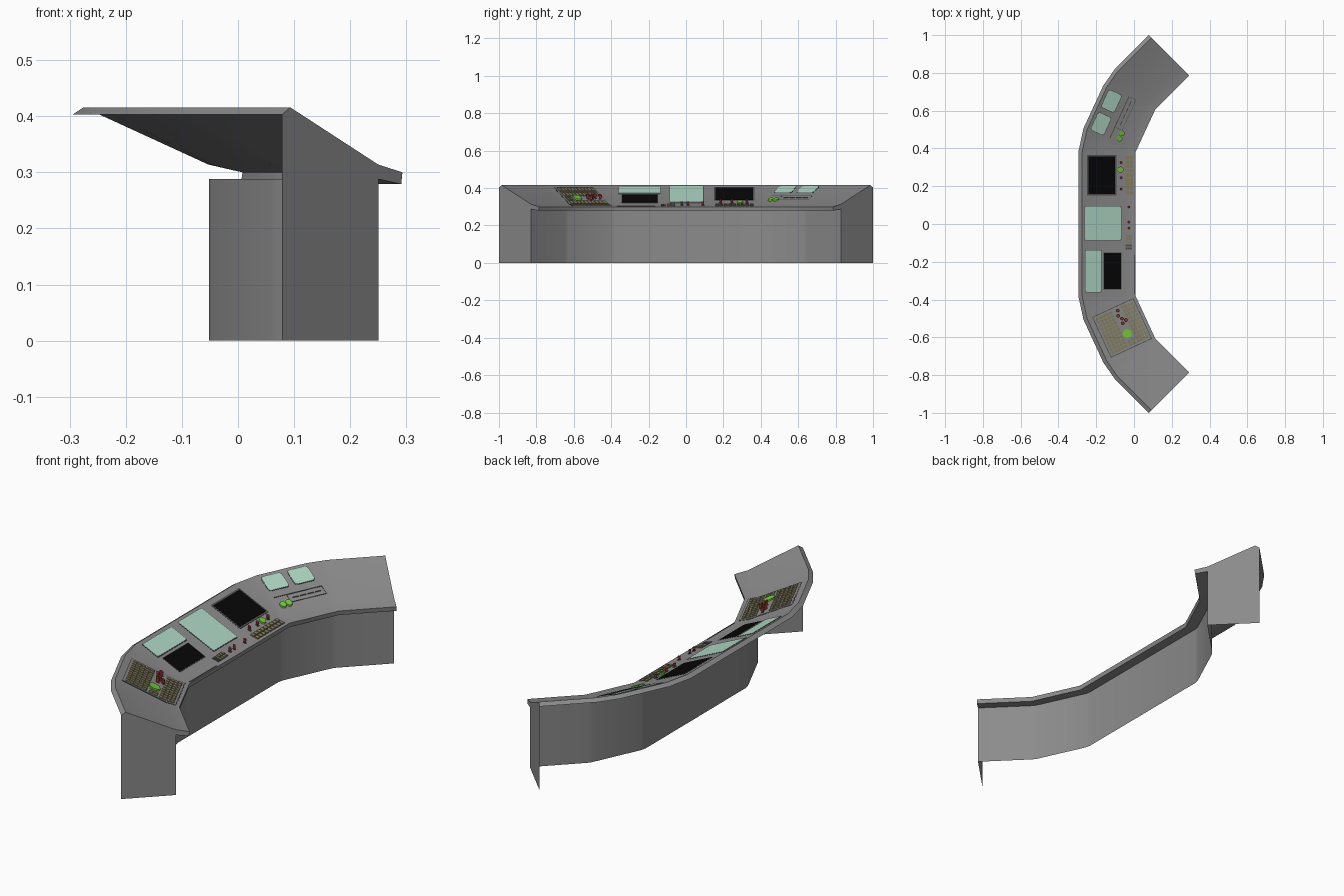
import bpy, bmesh, math
from mathutils import Vector

if "Cube" in bpy.data.objects:
    bpy.data.objects.remove(bpy.data.objects["Cube"])


def material(name, r, g, b):
    m = bpy.data.materials.new(name)
    m.use_nodes = True
    m.diffuse_color = (r, g, b, 1)
    node = m.node_tree.nodes["Principled BSDF"]
    node.inputs["Base Color"].default_value = (r, g, b, 1)
    node.inputs["Roughness"].default_value = 0.7
    return m


GREY = material("console grey", .26, .26, .26)
DARK = material("dark grey trim", .085, .085, .085)
MINT = material("mint screen", .43, .70, .56)
BLACK = material("black screen", .002, .002, .002)
KEY = material("olive key", .24, .215, .11)
GREEN = material("green button", .17, .62, .04)
RED = material("red lever", .32, .03, .03)


def finish(name, bm, mat):
    bmesh.ops.recalc_face_normals(bm, faces=bm.faces)
    me = bpy.data.meshes.new(name)
    bm.to_mesh(me)
    bm.free()
    me.materials.append(mat)
    ob = bpy.data.objects.new(name, me)
    bpy.context.collection.objects.link(ob)
    return ob


# Plan of the desk: inner corner points and the outward directions at them
A, B, C = Vector((.008, .38)), Vector((.112, .605)), Vector((.293, .786))


def outward(p, q):
    t = (q - p).normalized()
    return Vector((-t.y, t.x))


STRAIGHT, MID, END = Vector((-1, 0)), outward(A, B), outward(B, C)
half = [(A, STRAIGHT), (A, MID), (B, MID), (B, END), (C, END)]


def flip(v):
    return Vector((v.x, -v.y))


rays = [(flip(p), flip(n)) for p, n in reversed(half)] + half

# Cross-section, as (outward distance, height)
KINK = .061
SHELL = [(.06, 0), (.06, .288), (.003, .279), (0, .30), (KINK, .314),
         (.283, .416), (.303, .403), (.258, .403)]
CAP = SHELL[:-1] + [(.303, 0)]


def at(ray, d, z):
    p = ray[0] + ray[1] * d
    return (p.x, p.y, z)


# Desk shell swept round the plan, smooth along the bends
bm = bmesh.new()
rings = [[bm.verts.new(at(r, d, z)) for d, z in SHELL] for r in rays]
for r0, r1 in zip(rings, rings[1:]):
    for i in range(len(SHELL) - 1):
        bm.faces.new((r0[i], r1[i], r1[i + 1], r0[i + 1]))
bmesh.ops.remove_doubles(bm, verts=bm.verts, dist=.0005)
shell = finish("desk_shell", bm, GREY)
shell.data.shade_smooth()
shell.data.set_sharp_from_angle(angle=math.radians(30))

# End panels
for name, ray in (("right_end_panel", rays[0]), ("left_end_panel", rays[-1])):
    bm = bmesh.new()
    bm.faces.new([bm.verts.new(at(ray, d, z)) for d, z in CAP])
    finish(name, bm, GREY)

# Desk bays: origin, direction along the desk, outward direction
CENTRE = (Vector((.008, 0)), Vector((0, 1)), STRAIGHT)
LEFT = (A, (B - A).normalized(), MID)
RIGHT = (flip(A), flip(LEFT[1]), flip(MID))


def put(bay, s, d, h):
    """Point on the desk top, raised by h."""
    p = bay[0] + bay[1] * s + bay[2] * d
    if d < KINK:
        z = .30 + d * .23
    else:
        z = .314 + (d - KINK) * .459
    return (p.x, p.y, z + h)


def prism(bm, bay, outline, h, base=.0004):
    low = [bm.verts.new(put(bay, s, d, base)) for s, d in outline]
    top = [bm.verts.new(put(bay, s, d, h)) for s, d in outline]
    bm.faces.new(top)
    for i in range(len(top)):
        j = (i + 1) % len(top)
        bm.faces.new((low[i], low[j], top[j], top[i]))


def rect(s0, s1, d0, d1, r=0):
    if not r:
        return [(s0, d0), (s1, d0), (s1, d1), (s0, d1)]
    pts = []
    corners = [(s1 - r, d1 - r), (s0 + r, d1 - r), (s0 + r, d0 + r), (s1 - r, d0 + r)]
    for k, (s, d) in enumerate(corners):
        for j in range(4):
            a = math.radians(90 * k + 30 * j)
            pts.append((s + r * math.cos(a), d + r * math.sin(a)))
    return pts


def plate(name, bay, s0, s1, d0, d1, mat, h=.002, r=0):
    bm = bmesh.new()
    if d0 < KINK < d1:
        prism(bm, bay, rect(s0, s1, d0, KINK), h)
        prism(bm, bay, rect(s0, s1, KINK, d1), h)
    else:
        prism(bm, bay, rect(s0, s1, d0, d1, r), h)
    return finish(name, bm, mat)


def screen(name, bay, s0, s1, d0, d1, mat, r=0, edge=.003):
    plate(name + "_frame", bay, s0 - edge, s1 + edge, d0 - edge, d1 + edge, DARK, .0015, r)
    plate(name, bay, s0, s1, d0, d1, mat, .0025, r)


def keys(name, bay, s0, s1, d0, d1, cols, rows, mat=KEY, h=.006):
    bm = bmesh.new()
    ds, dd = (s1 - s0) / cols, (d1 - d0) / rows
    for i in range(cols):
        for j in range(rows):
            s, d = s0 + ds * i, d0 + dd * j
            prism(bm, bay, rect(s + ds * .1, s + ds * .9, d + dd * .1, d + dd * .9), h)
    finish(name, bm, mat)


def button(name, bay, s, d, radius, mat, h=.008, base=.0004):
    ring = [(s + radius * math.cos(math.tau * i / 14), d + radius * math.sin(math.tau * i / 14))
            for i in range(14)]
    bm = bmesh.new()
    prism(bm, bay, ring, h, base)
    finish(name, bm, mat)


def lever(name, bay, s, d, size=1):
    button(name + "_base", bay, s, d, .008 * size, DARK, .003)
    button(name + "_stem", bay, s, d, .004 * size, RED, .012 * size)
    button(name + "_knob", bay, s, d, .0065 * size, RED, .019 * size, .011 * size)


# Centre bay screens
screen("wide_mint_screen", CENTRE, -.359, -.140, .183, .264, MINT, .005)
screen("low_black_screen", CENTRE, -.343, -.153, .078, .166, BLACK)
screen("main_mint_screen", CENTRE, -.085, .092, .078, .267, MINT, .005)
screen("large_black_screen", CENTRE, .158, .358, .109, .250, BLACK, edge=.008)

# Centre bay controls
keys("key_strip", CENTRE, .155, .362, .011, .055, 9, 2)
button("strip_button", CENTRE, .288, .079, .016, GREEN)
for i, s in enumerate((.325, .245, .185)):
    lever("strip_lever_%d" % i, CENTRE, s, .076)
for i, s in enumerate((.09, .010, -.022)):
    lever("centre_lever_%d" % i, CENTRE, s, .035)
keys("keypad", CENTRE, -.102, -.058, .017, .053, 3, 2)
keys("grey_keypad", CENTRE, -.135, -.108, .014, .056, 3, 1, DARK, .003)
plate("desk_edge_slot", CENTRE, -.37, -.165, .004, .009, DARK)

# Left bay: two small screens and a control strip
for i, s in enumerate((.060, .192)):
    screen("small_mint_screen_%d" % i, LEFT, s - .050, s + .050, .192, .266, MINT, .012)
plate("control_strip_back_edge", LEFT, .012, .252, .153, .157, DARK)
plate("control_strip_front_edge", LEFT, .075, .252, .112, .114, DARK)
for i, s in enumerate((.075, .252)):
    plate("control_strip_side_%d" % i, LEFT, s - .001, s + .001, .112, .155, DARK)
keys("control_strip_switches", LEFT, .09, .24, .131, .136, 4, 1, DARK, .003)
for i, (s, d) in enumerate(((.030, .107), (.060, .108))):
    button("left_bay_button_%d" % i, LEFT, s, d, .015, GREEN)

# Right bay: large keyboard
plate("keyboard_border", RIGHT, .006, .243, .016, .256, DARK, .0015)
plate("keyboard_panel", RIGHT, .010, .239, .020, .252, GREY, .0025)
keys("main_keyboard", RIGHT, .018, .232, .148, .244, 11, 5)
keys("side_keyboard", RIGHT, .018, .232, .026, KINK, 10, 2)
keys("side_keyboard_back", RIGHT, .018, .232, KINK, .095, 10, 2)
keys("short_key_row", RIGHT, .195, .232, .100, .142, 2, 2)
button("keyboard_button", RIGHT, .163, .124, .024, GREEN, .010)
for i, (s, d) in enumerate(((.032, .118), (.058, .128), (.080, .116), (.104, .122), (.095, .100))):
    lever("keyboard_lever_%d" % i, RIGHT, s, d, 1.3)
